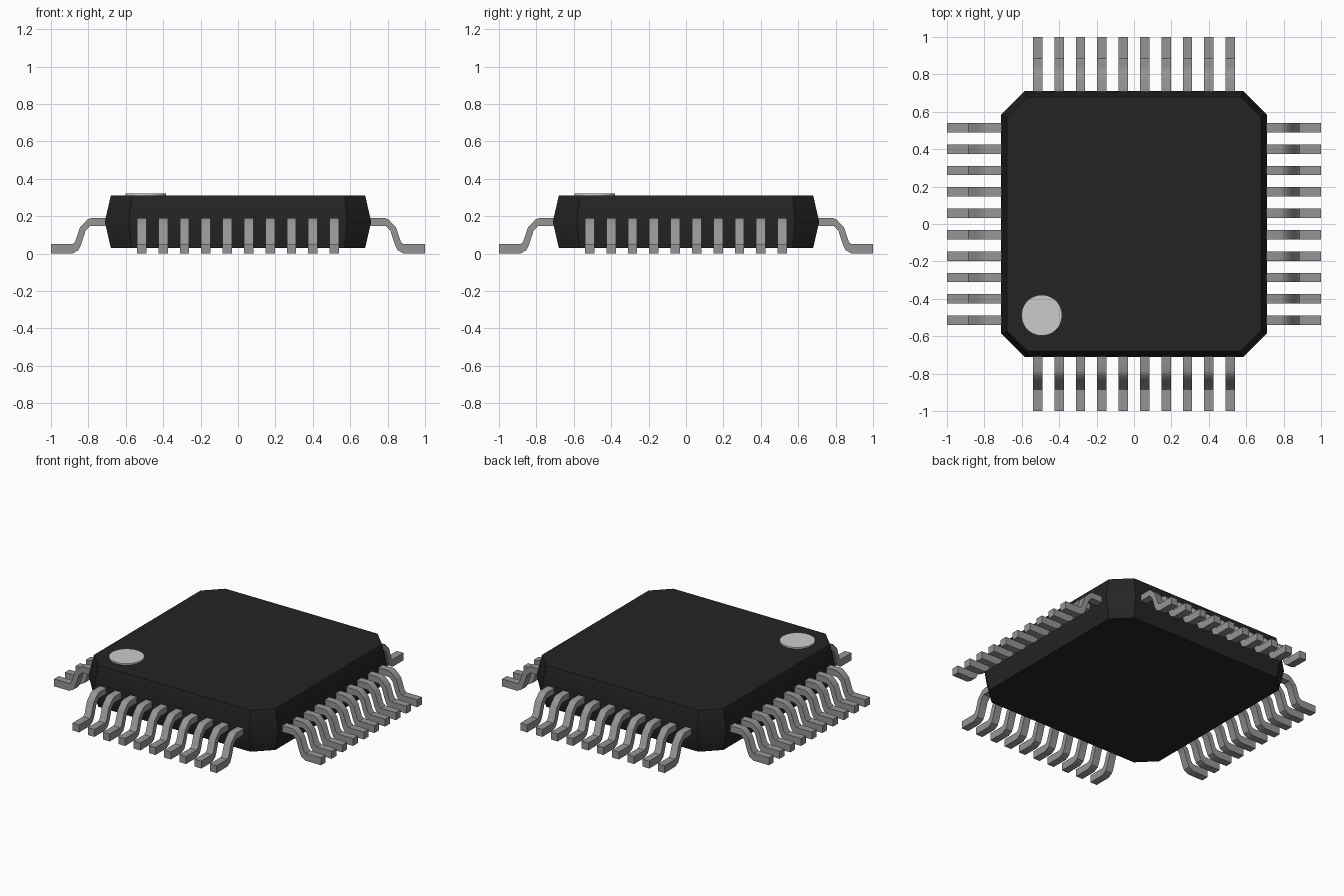
import bpy, bmesh
from math import radians, pi

cube = bpy.data.objects.get("Cube")
if cube:
    bpy.data.objects.remove(cube, do_unlink=True)


def material(name, rgb, rough=0.6):
    m = bpy.data.materials.new(name)
    m.use_nodes = True
    m.diffuse_color = (*rgb, 1)
    bsdf = m.node_tree.nodes["Principled BSDF"]
    bsdf.inputs["Base Color"].default_value = (*rgb, 1)
    bsdf.inputs["Roughness"].default_value = rough
    return m


black = material("black_plastic", (0.0176, 0.0176, 0.0176))
metal = material("grey_metal", (0.3, 0.3, 0.3))
pale = material("pale_grey_mark", (0.6, 0.6, 0.6))


def loft(name, rings, mat):
    """Closed solid skinned through matching rings of points."""
    bm = bmesh.new()
    loops = [[bm.verts.new(p) for p in ring] for ring in rings]
    n = len(loops[0])
    for a, b in zip(loops, loops[1:]):
        for i in range(n):
            j = (i + 1) % n
            bm.faces.new((a[i], a[j], b[j], b[i]))
    bm.faces.new(loops[0][::-1])
    bm.faces.new(loops[-1])
    bmesh.ops.recalc_face_normals(bm, faces=bm.faces)
    mesh = bpy.data.meshes.new(name)
    bm.to_mesh(mesh)
    bm.free()
    mesh.materials.append(mat)
    obj = bpy.data.objects.new(name, mesh)
    bpy.context.collection.objects.link(obj)
    return obj


def smooth(obj, angle=30):
    bpy.ops.object.select_all(action='DESELECT')
    obj.select_set(True)
    bpy.context.view_layer.objects.active = obj
    bpy.ops.object.shade_smooth_by_angle(angle=radians(angle))


# Package body: square with cut corners, widest at the lead line
def octagon(half, corner, z):
    return [(half, -corner, z), (half, corner, z),
            (corner, half, z), (-corner, half, z),
            (-half, corner, z), (-half, -corner, z),
            (-corner, -half, z), (corner, -half, z)]


body = loft("package_body", [octagon(0.68, 0.57, 0.03),
                             octagon(0.712, 0.583, 0.17),
                             octagon(0.68, 0.57, 0.31)], black)
smooth(body)

# Gull-wing leads: bent strip profile (distance outward, height)
upper = [(0.69, 0.19), (0.785, 0.19), (0.805, 0.182), (0.845, 0.14),
         (0.87, 0.065), (0.885, 0.05), (1.0, 0.05)]
lower = [(1.0, 0.0), (0.885, 0.0), (0.853, 0.018), (0.838, 0.05),
         (0.815, 0.122), (0.79, 0.148), (0.69, 0.148)]
profile = upper + lower
COUNT, FIRST, HALF_WIDTH = 10, -0.515, 0.025
pitch = -2 * FIRST / (COUNT - 1)

for turn, side in enumerate(("left", "back", "right", "front")):
    rings = [[(d, FIRST + w, z) for d, z in profile]
             for w in (-HALF_WIDTH, HALF_WIDTH)]
    leads = loft(side + "_leads", rings, metal)
    smooth(leads)
    row = leads.modifiers.new("row", 'ARRAY')
    row.count = COUNT
    row.use_relative_offset = False
    row.use_constant_offset = True
    row.constant_offset_displace = (0, pitch, 0)
    leads.rotation_euler.z = turn * pi / 2

# Round first-pin marker on the top
bpy.ops.mesh.primitive_cylinder_add(vertices=48, radius=0.109, depth=0.014,
                                    location=(-0.493, -0.488, 0.313))
mark = bpy.context.object
mark.name = "first_pin_mark"
mark.data.materials.append(pale)
smooth(mark)
